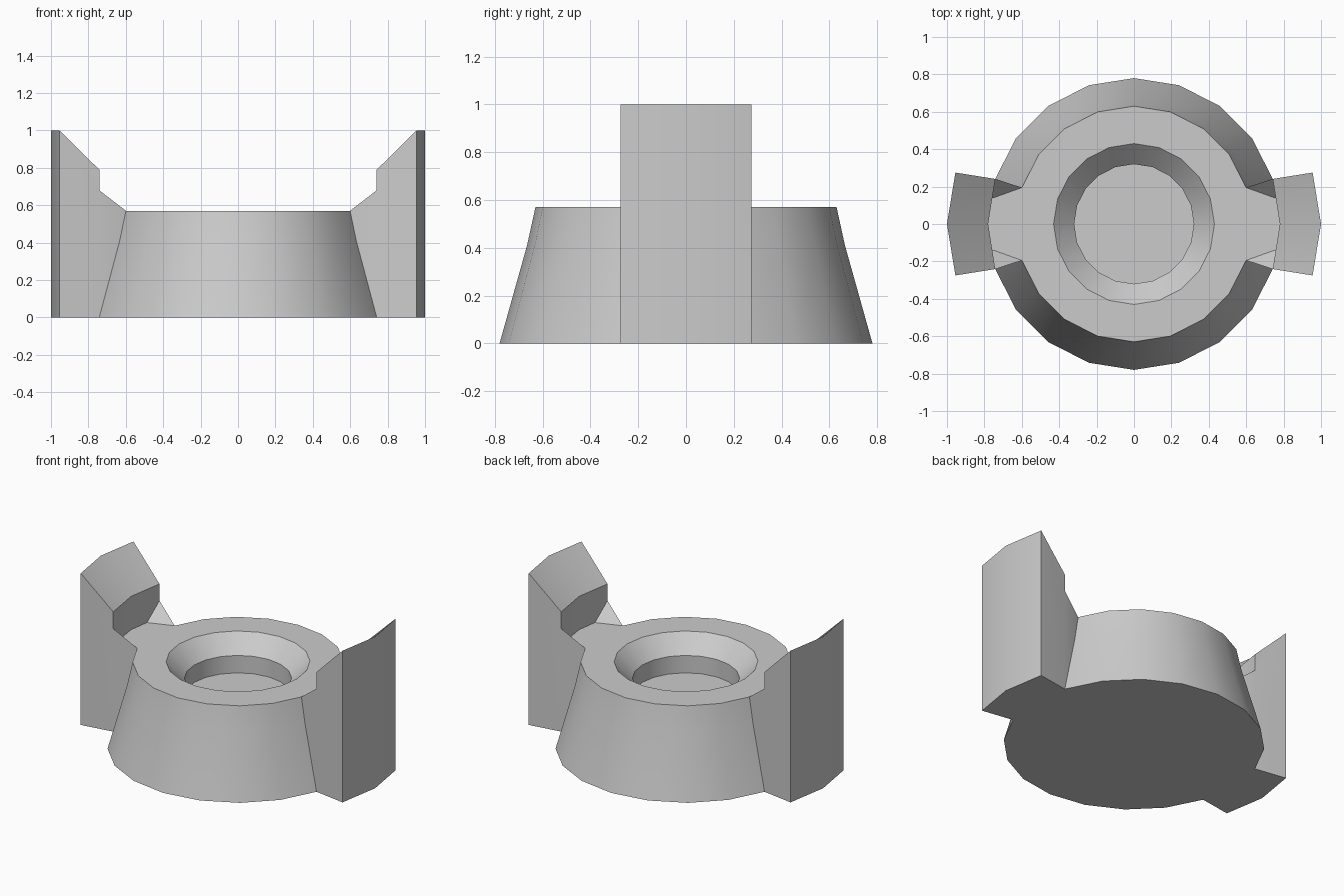
import bpy, bmesh
from math import cos, sin, pi

if "Cube" in bpy.data.objects:
    bpy.data.objects.remove(bpy.data.objects["Cube"])

SIDES = 20
bm = bmesh.new()


def polar(r, z, k):
    a = 2 * pi * k / SIDES
    return (r * cos(a), r * sin(a), z)


def face(points):
    bm.faces.new([bm.verts.new(p) for p in points])


# Tapered round body with a countersunk blind hole (radius, height)
profile = [(0.78, 0), (0.665, 0.41), (0.63, 0.57), (0.43, 0.57), (0.32, 0.46), (0.32, 0.345)]
for i, ((r0, z0), (r1, z1)) in enumerate(zip(profile, profile[1:])):
    for k in range(SIDES):
        if i < 2 and k in (0, 9, 10, 19):   # outer wall is open where the wings join
            continue
        face([polar(r0, z0, k), polar(r0, z0, k + 1), polar(r1, z1, k + 1), polar(r1, z1, k)])

# Underside and hole floor
for r, z in (profile[0], profile[-1]):
    face([polar(r, z, k) for k in range(SIDES)])

# Quarter of the wing pair: every half wing is mirrored from these points
P = {
    "out_lo": (0.955, 0.275, 0), "out_hi": (0.955, 0.275, 1),
    "mid_lo": (1, 0, 0), "mid_hi": (1, 0, 1),
    "root_lo": polar(0.78, 0, 1), "root_mid": polar(0.665, 0.41, 1), "root_hi": polar(0.63, 0.57, 1),
    "step_lo": polar(0.78, 0.68, 1), "step_hi": polar(0.78, 0.79, 1),
    "in_lo": (0.78, 0, 0.57), "in_hi": (0.78, 0, 0.79),
    "base": (0.78, 0, 0), "rim": (0.63, 0, 0.57), "gusset": (0.76, 0.137, 0.57),
}
wing_faces = [
    "out_lo mid_lo mid_hi out_hi",                  # outer wall
    "out_lo root_lo step_lo step_hi out_hi",        # side wall
    "root_lo root_mid root_hi step_lo",             # side wall at the body
    "step_hi in_hi mid_hi out_hi",                  # sloping top
    "step_hi step_lo gusset in_lo in_hi",           # inner step
    "root_hi step_lo gusset",                       # small gusset
    "root_hi gusset in_lo rim",                     # shelf level with body top
    "out_lo root_lo base mid_lo",                   # underside
]
for sx in (1, -1):
    for sy in (1, -1):
        for names in wing_faces:
            face([(sx * P[n][0], sy * P[n][1], P[n][2]) for n in names.split()])

# Weld everything into one closed solid
bmesh.ops.remove_doubles(bm, verts=bm.verts[:], dist=0.001)
bmesh.ops.recalc_face_normals(bm, faces=bm.faces[:])
mesh = bpy.data.meshes.new("winged_collar")
bm.to_mesh(mesh)
bm.free()
collar = bpy.data.objects.new("winged_collar", mesh)
bpy.context.collection.objects.link(collar)

bpy.context.view_layer.objects.active = collar
collar.select_set(True)
bpy.ops.object.shade_smooth_by_angle(angle=pi / 6)
